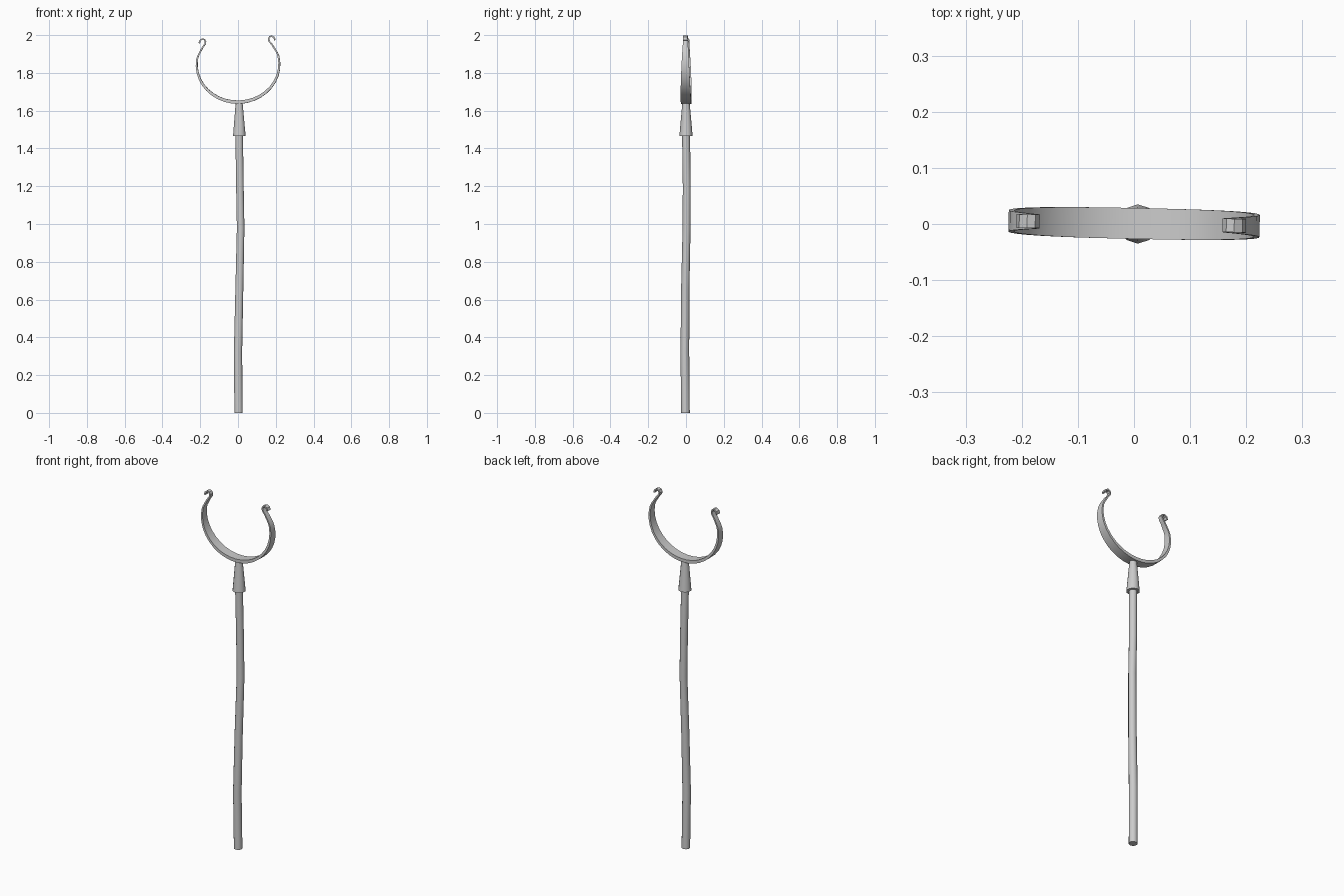
import bpy, bmesh, math
from mathutils import Vector, Matrix

if "Cube" in bpy.data.objects:
    bpy.data.objects.remove(bpy.data.objects["Cube"])


def loft(name, rings):
    """Skin a list of closed vertex rings and cap both ends."""
    bm = bmesh.new()
    loops = [[bm.verts.new(p) for p in r] for r in rings]
    n = len(loops[0])
    for a, b in zip(loops, loops[1:]):
        for i in range(n):
            j = (i + 1) % n
            bm.faces.new((a[i], a[j], b[j], b[i]))
    bm.faces.new(loops[0][::-1])
    bm.faces.new(loops[-1])
    bmesh.ops.recalc_face_normals(bm, faces=bm.faces)
    me = bpy.data.meshes.new(name)
    bm.to_mesh(me)
    bm.free()
    ob = bpy.data.objects.new(name, me)
    bpy.context.collection.objects.link(ob)
    bpy.context.view_layer.objects.active = ob
    ob.select_set(True)
    bpy.ops.object.shade_smooth_by_angle(angle=math.radians(40))
    ob.select_set(False)
    return ob


def circle(x, y, z, r, n=10):
    return [(x + r * math.sin(2 * math.pi * i / n),
             y + r * math.cos(2 * math.pi * i / n), z) for i in range(n)]


# slightly crooked wooden pole: x, y, z, radius
pole = [(0.003, -0.003, 0, 0.023), (0.0, -0.006, 0.32, 0.023),
        (0.007, -0.004, 0.65, 0.022), (0.014, 0.003, 0.98, 0.021),
        (0.010, 0.004, 1.2, 0.021), (0.006, 0.0, 1.49, 0.021)]
loft("pole", [circle(*p) for p in pole])

# tapered socket
loft("socket", [circle(0.007, 0, 1.467, 0.035), circle(0.007, 0, 1.478, 0.034),
                circle(0.006, 0, 1.645, 0.019)])

# open ring strap: half centreline (x, z), mirrored
half = []
for i in range(0, 11):
    a = math.radians(-90 + 10 * i)
    half.append((0.219 * math.cos(a), 1.845 + 0.2 * math.sin(a)))
half += [(0.208, 1.901), (0.184, 1.942), (0.170, 1.960), (0.167, 1.973), (0.173, 1.984),
         (0.184, 1.987), (0.196, 1.980), (0.201, 1.965)]
path = [(-x, z) for x, z in half[:0:-1]] + half
mid = len(half) - 1
rings = []
for i, (x, z) in enumerate(path):
    p0, p1 = path[max(i - 1, 0)], path[min(i + 1, len(path) - 1)]
    t = Vector((p1[0] - p0[0], 0, p1[1] - p0[1])).normalized()
    nrm = Vector((-t.z, 0, t.x))
    k = min(1, max(0, (z - 1.645) / 0.33))
    w = 0.0275 - 0.0155 * k ** 1.3          # half width
    h = 0.0095 - 0.0055 * min(1, abs(i - mid) / 11)  # half thickness
    c, y = Vector((x, 0, z)), Vector((0, w, 0))
    rings.append([c - y - nrm * h, c + y - nrm * h, c + y + nrm * h, c - y + nrm * h])
ring = loft("ring_strap", rings)
pivot = Matrix.Translation((0, 0.001, 1.85))
turn = Matrix.Rotation(math.radians(-1.2), 4, 'Z') @ Matrix.Rotation(math.radians(-2.4), 4, 'Y')
ring.data.transform(pivot @ turn @ Matrix.Translation((0, 0, -1.85)))
